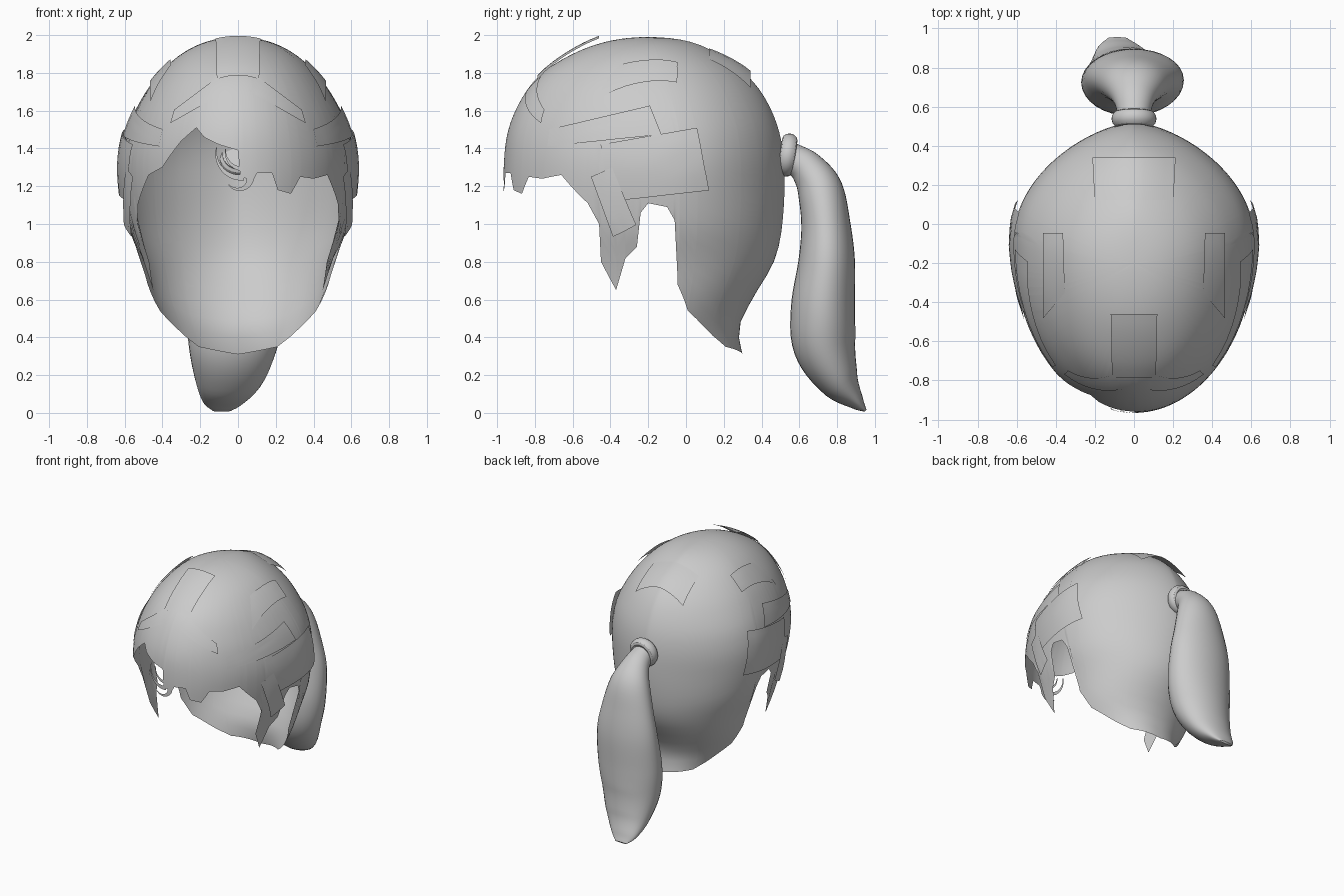
import bpy, bmesh, math
from mathutils import Vector
from mathutils.bvhtree import BVHTree

if "Cube" in bpy.data.objects:
    bpy.data.objects.remove(bpy.data.objects["Cube"])

hair = bpy.data.materials.new("hair_grey")
hair.use_nodes = True
GREY = (0.6, 0.6, 0.6, 1)
hair.diffuse_color = GREY
hair.node_tree.nodes["Principled BSDF"].inputs["Base Color"].default_value = GREY


def smooth_lerp(keys, rows, k):
    """Cubic interpolation of a table of rows at key k."""
    k = min(max(k, keys[0]), keys[-1])
    i = max(j for j in range(len(keys) - 1) if keys[j] <= k)
    span = keys[i + 1] - keys[i]
    t = (k - keys[i]) / span

    def slope(j, c):
        lo, hi = max(j - 1, 0), min(j + 1, len(keys) - 1)
        return (rows[hi][c] - rows[lo][c]) / (keys[hi] - keys[lo])
    out = []
    for c in range(len(rows[0])):
        p, q = rows[i][c], rows[i + 1][c]
        m, n = slope(i, c) * span, slope(i + 1, c) * span
        out.append(p + m * t + (3 * (q - p) - 2 * m - n) * t ** 2
                   + (2 * (p - q) + m + n) * t ** 3)
    return out


def add_object(name, bm, angle=40):
    mesh = bpy.data.meshes.new(name)
    bm.to_mesh(mesh)
    bm.free()
    mesh.materials.append(hair)
    obj = bpy.data.objects.new(name, mesh)
    bpy.context.collection.objects.link(obj)
    bpy.ops.object.select_all(action='DESELECT')
    obj.select_set(True)
    bpy.context.view_layer.objects.active = obj
    bpy.ops.object.shade_smooth_by_angle(angle=math.radians(angle))


def grid_mesh(rows, closed=False):
    bm = bmesh.new()
    vs = [[bm.verts.new(p) for p in r] for r in rows]
    n = len(vs[0])
    for r, s in zip(vs, vs[1:]):
        for i in range(n if closed else n - 1):
            j = (i + 1) % n
            bm.faces.new((r[i], s[i], s[j], r[j]))
    bmesh.ops.remove_doubles(bm, verts=bm.verts, dist=0.0004)
    bmesh.ops.recalc_face_normals(bm, faces=bm.faces)
    return bm


# Head shape: height, half width, front y, back y
TOP = 1.99
SHAPE = [(TOP, 0, -.2, -.2), (1.97, .15, -.4, .0), (1.9, .3, -.6, .17),
         (1.8, .41, -.76, .31), (1.68, .5, -.86, .41), (1.5, .585, -.94, .49),
         (1.3, .62, -.965, .52), (1.0, .585, -.96, .51), (.8, .515, -.96, .465),
         (.6, .455, -.96, .35), (.45, .38, -.96, .28), (.3, .3, -.96, .3)]
KEYS = [math.sqrt(TOP - s[0]) for s in SHAPE]


def section(z):
    w, f, b = smooth_lerp(KEYS, [s[1:] for s in SHAPE], math.sqrt(max(TOP - z, 0)))
    c = -.1 - .1 * min(max((z - 1.5) / (TOP - 1.5), 0), 1)
    return w, f, b, c


def surface(a, z):
    w, f, b, c = section(z)
    ca, sa = math.cos(a), math.sin(a)
    if ca > 0:
        return (w * sa, c + (f - c) * ca, z)
    # The back narrows towards the ponytail and is rounder at the nape
    power = .9 + .4 * min(max((z - .4) / .8, 0), 1)
    return (w * math.copysign(abs(sa) ** power, sa), c + (b - c) * abs(ca), z)


def angle_side(y, z):
    w, f, b, c = section(z)
    ratio = (c - y) / ((c - f) if y < c else (b - c))
    return math.acos(max(-1, min(1, ratio)))


# Hairline: fringe (x, z), then side lock and nape (y, z)
fringe = [(-.4, 1.3), (-.3, 1.44), (-.22, 1.51), (-.18, 1.46), (-.1, 1.42), (0, 1.39),
          (.012, 1.25), (.08, 1.23), (.1, 1.27), (.18, 1.27), (.21, 1.18), (.28, 1.16),
          (.33, 1.25), (.4, 1.24)]
side = [(-.66, 1.26), (-.6, 1.19), (-.52, 1.11), (-.46, 1.0), (-.45, .8), (-.37, .65),
        (-.32, .82), (-.26, .88), (-.24, 1.06), (-.2, 1.11), (-.1, 1.09), (-.06, 1.02),
        (-.045, .68), (.01, .54), (.14, .41), (.21, .35), (.3, .31)]
rim = [(math.asin(x / section(z)[0]), z) for x, z in fringe]
for y, z in side:
    a = angle_side(y, z)
    rim += [(a, z), (-a, z)]
rim = sorted(rim)
rim[0], rim[-1] = (-math.pi, .31), (math.pi, .31)


def rim_height(a):
    for (a0, z0), (a1, z1) in zip(rim, rim[1:]):
        if a0 <= a <= a1:
            return z0 + (z1 - z0) * (a - a0) / max(a1 - a0, 1e-6)
    return .31


# Cap of hair
angles = sorted([a for a, z in rim] + [math.pi * (i / 60 - 1) for i in range(1, 120)])
STEPS = 36
rows = []
for i in range(STEPS + 1):
    t = (i / STEPS) ** 1.9
    rows.append([surface(a, TOP - (TOP - rim_height(a)) * t) for a in angles])
cap_bm = grid_mesh(rows)
tree = BVHTree.FromBMesh(cap_bm)
add_object("hair_cap", cap_bm, 60)


# Thin locks laid over the cap, projected from the side, top or front
def lock(name, view, corners, lift0, lift1, mirrored=True):
    a, b, c, d = [Vector(p) for p in corners]
    for sign in ((1, -1) if mirrored else (1,)):
        rows = []
        for i in range(9):
            u, row = i / 8, []
            for j in range(9):
                p = a.lerp(b, u).lerp(d.lerp(c, u), j / 8)
                start, ray = {"side": ((2, p.x, p.y), (-1, 0, 0)),
                              "top": ((p.x, p.y, 3), (0, 0, -1)),
                              "front": ((p.x, -3, p.y), (0, 1, 0))}[view]
                hit, normal, _, _ = tree.ray_cast(Vector(start), Vector(ray))
                if hit is None:
                    near = Vector((.55, p.x, p.y)) if view == "side" else Vector(start)
                    hit, normal, _, _ = tree.find_nearest(near)
                if normal.dot(hit - Vector((0, -.2, 1.2))) < 0:
                    normal = -normal
                q = hit + normal * (lift0 + (lift1 - lift0) * u)
                row.append((q.x * sign, q.y, q.z))
            rows.append(row)
        suffix = "_left" if sign > 0 else "_right"
        add_object(name + (suffix if mirrored else ""), grid_mesh(rows))


lock("temple_lock", "side", [(-.73, 1.41), (-.13, 1.47), (-.19, 1.62), (-.72, 1.5)], .006, .015)
lock("ear_lock", "side", [(-.4, 1.12), (.11, 1.18), (.05, 1.5), (-.45, 1.42)], .006, .03)
lock("sideburn_lock", "side", [(-.5, 1.25), (-.38, .94), (-.26, 1.0), (-.39, 1.3)], .008, .03)
lock("crown_side_lock", "top", [(.35, -.35), (.35, -.05), (.45, -.05), (.46, -.48)], .005, .02)
lock("brow_lock", "front", [(.06, 1.7), (.35, 1.53), (.33, 1.6), (.1, 1.78)], .004, .012)
lock("crown_front_lock", "top", [(-.11, -.78), (-.11, -.45), (.11, -.45), (.11, -.78)],
     .008, .04, False)
lock("crown_back_lock", "top", [(-.2, .12), (-.2, .32), (.2, .32), (.2, .12)],
     .004, .03, False)


# Small curls at the end of the fringe
def curl(name, cx, cz, radius, start, end, width):
    rows = []
    for i in range(15):
        t = i / 14
        a = math.radians(start + (end - start) * t)
        row = []
        for r in (radius, radius - .004 - width * t):
            x, z = cx + r * math.cos(a), cz + r * math.sin(a)
            row.append(surface(math.asin(x / section(z)[0]), z))
        rows.append(row)
    add_object(name, grid_mesh(rows))


curl("fringe_curl_outer", .02, 1.37, .14, 165, 275, .03)
curl("fringe_curl_inner", .03, 1.38, .1, 170, 260, .02)
curl("fringe_curl_tip", .01, 1.25, .075, 215, 350, .035)

# Ponytail: x, y, z, half width, half depth
TAIL = [(0, .5, 1.37, .08, .08), (0, .57, 1.345, .085, .08), (0, .645, 1.29, .11, .095),
        (0, .71, 1.18, .16, .12), (0, .74, 1.0, .21, .13), (0, .745, .8, .25, .15),
        (-.01, .725, .55, .26, .17), (-.025, .735, .35, .235, .165),
        (-.045, .81, .17, .18, .11), (-.075, .9, .06, .11, .045),
        (-.085, .95, .012, .05, .008)]
keys = list(range(len(TAIL)))
rows = []
for i in range(61):
    k = i / 60 * keys[-1]
    x, y, z, w, d = smooth_lerp(keys, TAIL, k)
    before, after = smooth_lerp(keys, TAIL, k - .1), smooth_lerp(keys, TAIL, k + .1)
    run = Vector((0, after[1] - before[1], after[2] - before[2])).normalized()
    out = Vector((0, -run.z, run.y))
    ring = []
    for j in range(32):
        a = math.tau * j / 32
        p = Vector((x + w * math.cos(a), y, z)) + out * d * math.sin(a)
        p.z = max(p.z, 0)
        ring.append(p)
    rows.append(ring)
tail = grid_mesh(rows, True)
bmesh.ops.holes_fill(tail, edges=tail.edges)
add_object("ponytail", tail, 60)

# Hair tie
bpy.ops.mesh.primitive_torus_add(location=(0, .538, 1.365), rotation=(math.radians(82), 0, 0),
                                 major_segments=32, minor_segments=12,
                                 major_radius=.082, minor_radius=.033)
tie = bpy.context.object
tie.name = "hair_tie"
tie.scale.z = 1.25
tie.data.materials.append(hair)
bpy.ops.object.shade_smooth_by_angle()
